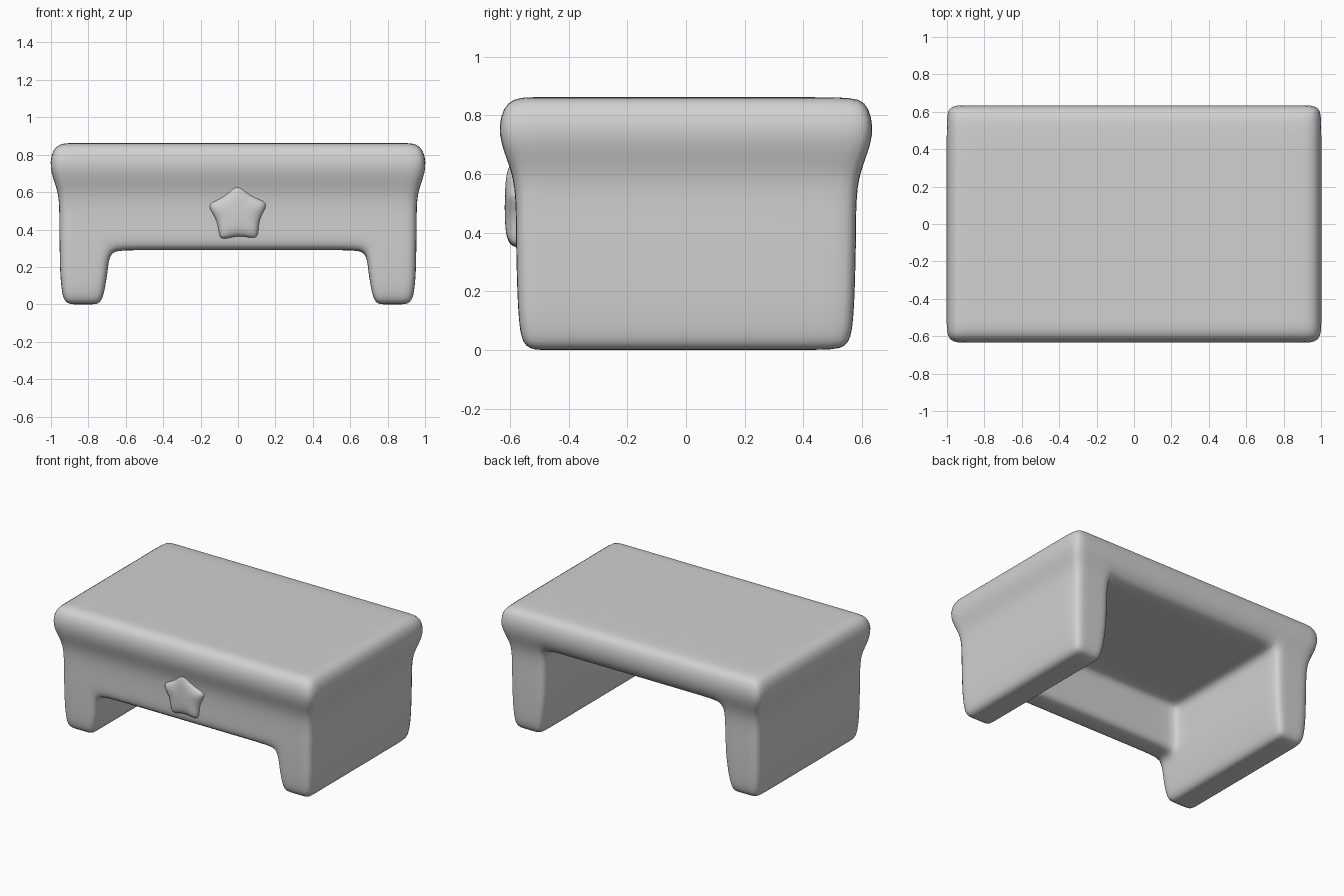
import bpy, bmesh, math

cube = bpy.data.objects.get("Cube")
if cube:
    bpy.data.objects.remove(cube, do_unlink=True)

grey = bpy.data.materials.new("soft grey")
grey.use_nodes = True
grey.diffuse_color = (0.64, 0.64, 0.64, 1)
grey.node_tree.nodes["Principled BSDF"].inputs["Base Color"].default_value = (0.64, 0.64, 0.64, 1)


def add_object(name, bm):
    bmesh.ops.recalc_face_normals(bm, faces=bm.faces)
    for f in bm.faces:
        f.smooth = True
    mesh = bpy.data.meshes.new(name)
    bm.to_mesh(mesh)
    bm.free()
    mesh.materials.append(grey)
    obj = bpy.data.objects.new(name, mesh)
    bpy.context.collection.objects.link(obj)
    soften = obj.modifiers.new("soften", 'SUBSURF')
    soften.levels = soften.render_levels = 2
    return obj


# Desk body: a block grid, keeping only the top, side panels and front panel
# Each level holds height, outer half width, inner half width, half depth
LEVELS = [(0.0, 0.93, 0.73, 0.555), (0.09, 0.945, 0.71, 0.57),
          (0.19, 0.952, 0.695, 0.575), (0.29, 0.953, 0.685, 0.578),
          (0.39, 0.955, 0.685, 0.58), (0.5, 0.955, 0.68, 0.58),
          (0.61, 0.96, 0.68, 0.59), (0.73, 1.015, 0.68, 0.648),
          (0.862, 0.985, 0.68, 0.62)]
PANEL_BACK = -0.40
ROUND = 0.1
PANEL_START, TOP_START = 3, 6


def point(i, j, k):
    z, outer, inner, depth = LEVELS[k]
    width = outer - inner
    half = (outer, outer - 0.35 * width, inner + 0.3 * width, inner, inner - ROUND)
    x = -half[i] if i < 5 else half[9 - i]
    y = (-depth, (PANEL_BACK - depth) / 2, PANEL_BACK,
         PANEL_BACK + ROUND, depth - ROUND, depth)[j]
    return x, y, z


def filled(i, j, k):
    if not (0 <= i < 9 and 0 <= j < 5 and 0 <= k < len(LEVELS) - 1):
        return False
    side_panel = i < 3 or i > 5
    front_panel = j < 2 and k >= PANEL_START
    return side_panel or front_panel or k >= TOP_START


bm = bmesh.new()
verts = {}


def vert(key):
    if key not in verts:
        verts[key] = bm.verts.new(point(*key))
    return verts[key]


for i in range(9):
    for j in range(5):
        for k in range(len(LEVELS) - 1):
            if not filled(i, j, k):
                continue
            for axis in range(3):
                for side in (0, 1):
                    near = [i, j, k]
                    near[axis] += 2 * side - 1
                    if filled(*near):
                        continue
                    corners = []
                    for a, b in ((0, 0), (1, 0), (1, 1), (0, 1)):
                        key = [i, j, k]
                        key[axis] += side
                        key[(axis + 1) % 3] += a
                        key[(axis + 2) % 3] += b
                        corners.append(vert(tuple(key)))
                    bm.faces.new(corners)
add_object("desk_body", bm)

# Puffy star on the front panel, tilted very slightly
bm = bmesh.new()
rings = []
for scale, y in ((1, -0.55), (1, -0.595), (0.72, -0.615)):
    ring = []
    for n in range(10):
        r = scale * (0.105 if n % 2 else 0.2)
        a = math.pi / 2 + 0.03 + n * math.pi / 5
        ring.append(bm.verts.new((r * math.cos(a), y, 0.485 + r * math.sin(a))))
    rings.append(ring)
centre = bm.verts.new((0, -0.62, 0.485))
for n in range(10):
    m = (n + 1) % 10
    for low, high in zip(rings, rings[1:]):
        bm.faces.new((low[n], low[m], high[m], high[n]))
    bm.faces.new((rings[-1][n], rings[-1][m], centre))
bm.faces.new(rings[0])
add_object("front_star", bm)
